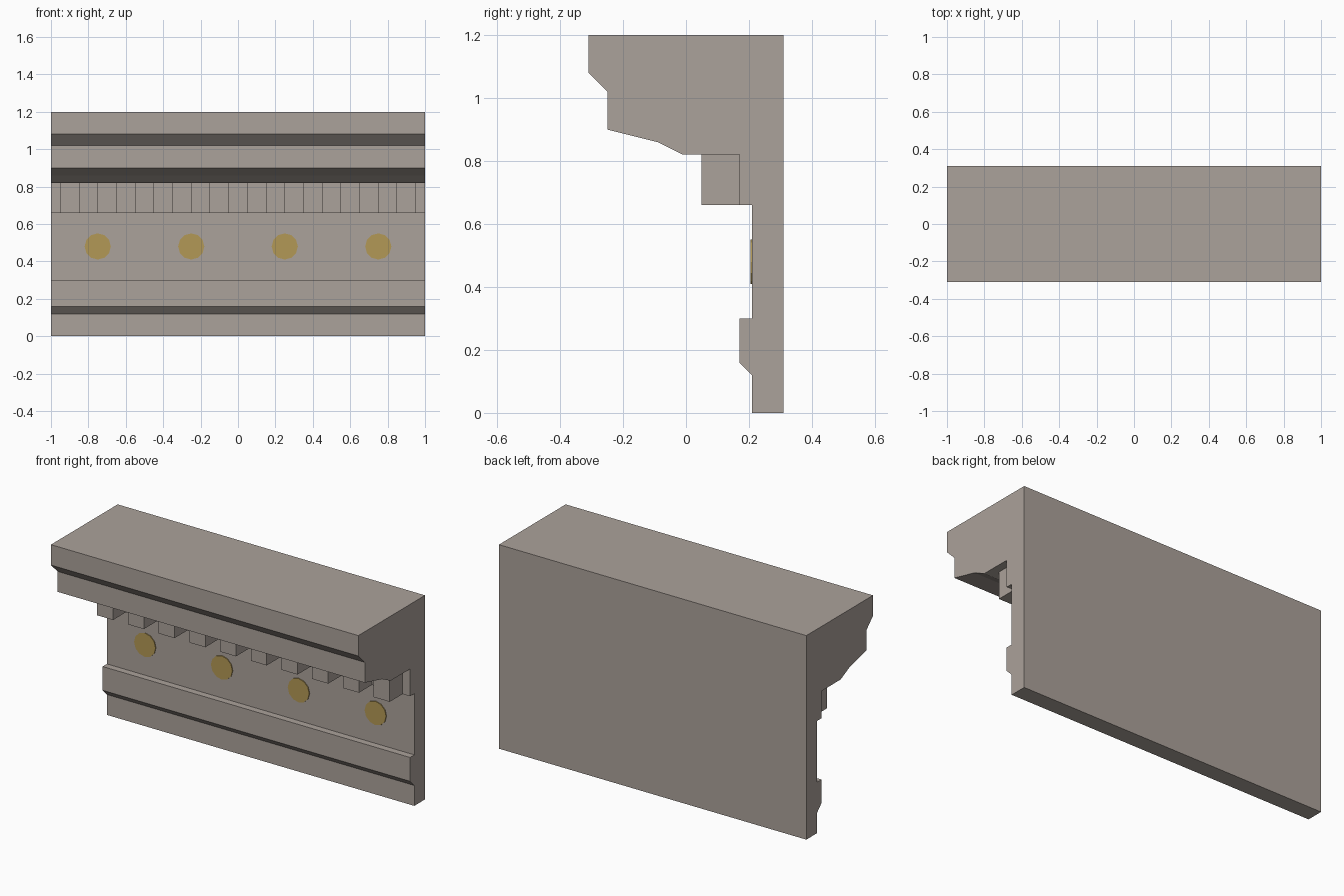
import bpy, bmesh, math
from mathutils import Matrix

if "Cube" in bpy.data.objects:
    bpy.data.objects.remove(bpy.data.objects["Cube"])


def material(name, rgb):
    m = bpy.data.materials.new(name)
    m.diffuse_color = (*rgb, 1)
    m.use_nodes = True
    m.node_tree.nodes["Principled BSDF"].inputs["Base Color"].default_value = m.diffuse_color
    return m


stone = material("warm_grey_stone", (0.41, 0.36, 0.325))
gold = material("muted_gold", (0.45, 0.315, 0.092))


def finish(bm, name, mat):
    bmesh.ops.recalc_face_normals(bm, faces=bm.faces)
    me = bpy.data.meshes.new(name)
    bm.to_mesh(me)
    bm.free()
    me.materials.append(mat)
    ob = bpy.data.objects.new(name, me)
    bpy.context.collection.objects.link(ob)
    return ob


# Cornice body: wall, lower moulding, fillet and overhang as one (y, z) profile
profile = [(0.31, 0), (0.21, 0), (0.21, 0.12), (0.17, 0.16), (0.17, 0.30),
           (0.21, 0.30), (0.21, 0.66), (0.17, 0.66), (0.17, 0.82),
           (-0.01, 0.82), (-0.09, 0.86), (-0.25, 0.90), (-0.25, 1.02),
           (-0.31, 1.08), (-0.31, 1.20), (0.31, 1.20)]
bm = bmesh.new()
face = bm.faces.new([bm.verts.new((-1, y, z)) for y, z in profile])
ext = bmesh.ops.extrude_face_region(bm, geom=[face])
bmesh.ops.translate(bm, vec=(2, 0, 0),
                    verts=[v for v in ext["geom"] if isinstance(v, bmesh.types.BMVert)])
finish(bm, "cornice_body", stone)

# Row of dentil blocks under the overhang
for i in range(10):
    bm = bmesh.new()
    place = Matrix.Translation((-0.9 + 0.2 * i, 0.11, 0.74)) @ Matrix.Diagonal((0.104, 0.12, 0.16, 1))
    bmesh.ops.create_cube(bm, size=1, matrix=place)
    finish(bm, f"dentil_{i + 1}", stone)

# Gold discs on the frieze
for i in range(4):
    bm = bmesh.new()
    place = Matrix.Translation((-0.75 + 0.5 * i, 0.208, 0.48)) @ Matrix.Rotation(math.pi / 2, 4, "X")
    bmesh.ops.create_cone(bm, cap_ends=True, segments=12, radius1=0.07, radius2=0.07,
                          depth=0.006, matrix=place)
    finish(bm, f"frieze_disc_{i + 1}", gold)
